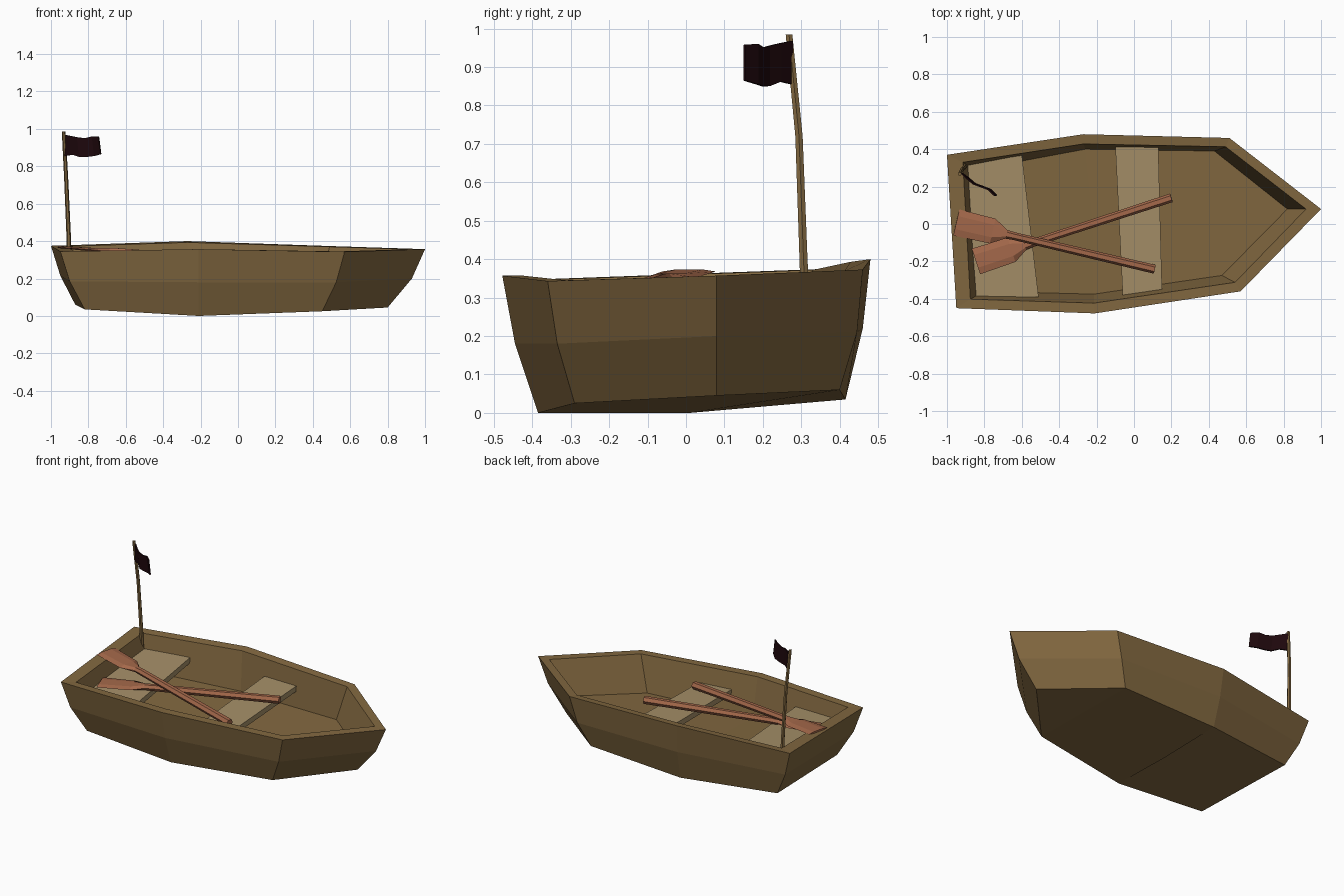
import bpy, bmesh, math
from mathutils import Vector

if "Cube" in bpy.data.objects:
    bpy.data.objects.remove(bpy.data.objects["Cube"], do_unlink=True)


def material(name, rgb):
    m = bpy.data.materials.new(name)
    m.use_nodes = True
    m.diffuse_color = (*rgb, 1)
    m.node_tree.nodes["Principled BSDF"].inputs["Base Color"].default_value = (*rgb, 1)
    return m


HULL = material("brown hull wood", (0.223, 0.138, 0.051))
SEAT = material("pale seat wood", (0.376, 0.275, 0.138))
OAR = material("reddish oar wood", (0.376, 0.141, 0.070))
CLOTH = material("dark flag cloth", (0.013, 0.0024, 0.0037))


def finish(bm, name, mat):
    bmesh.ops.recalc_face_normals(bm, faces=bm.faces)
    me = bpy.data.meshes.new(name)
    bm.to_mesh(me)
    bm.free()
    me.materials.append(mat)
    ob = bpy.data.objects.new(name, me)
    bpy.context.collection.objects.link(ob)
    return ob


def ring(bm, pts):
    return [bm.verts.new(p) for p in pts]


def bridge(bm, a, b):
    n = len(a)
    for i in range(n):
        j = (i + 1) % n
        bm.faces.new((a[i], a[j], b[j], b[i]))


def loft(name, mat, rings):
    """Bridge a row of closed rings and cap both ends."""
    bm = bmesh.new()
    loops = [ring(bm, r) for r in rings]
    for a, b in zip(loops, loops[1:]):
        bridge(bm, a, b)
    bm.faces.new(loops[0])
    bm.faces.new(loops[-1])
    return finish(bm, name, mat)


# Hull: rings of seven corners, from the left stern round the bow to the right stern
bottom = [(-0.87, 0.31, 0.06), (-0.25, 0.415, 0.035), (0.40, 0.40, 0.06), (0.80, 0.08, 0.045),
          (0.45, -0.29, 0.025), (-0.21, -0.385, 0.0), (-0.82, -0.37, 0.035)]
chine = [(-0.95, 0.345, 0.215), (-0.26, 0.46, 0.22), (0.465, 0.445, 0.21), (0.93, 0.08, 0.20),
         (0.525, -0.335, 0.18), (-0.21, -0.445, 0.18), (-0.90, -0.425, 0.185)]
rail = [(-1.0, 0.37, 0.375), (-0.27, 0.48, 0.40), (0.51, 0.46, 0.373), (1.0, 0.08, 0.357),
        (0.57, -0.36, 0.343), (-0.21, -0.478, 0.357), (-0.95, -0.45, 0.345)]
rail_in = [(-0.915, 0.33, 0.372), (-0.27, 0.428, 0.393), (0.49, 0.413, 0.37), (0.92, 0.08, 0.357),
           (0.54, -0.312, 0.345), (-0.215, -0.423, 0.357), (-0.875, -0.402, 0.345)]
floor = [(-0.85, 0.29, 0.16), (-0.26, 0.40, 0.145), (0.43, 0.39, 0.15), (0.82, 0.08, 0.145),
         (0.47, -0.275, 0.125), (-0.215, -0.375, 0.115), (-0.80, -0.36, 0.13)]
bm = bmesh.new()
loops = [ring(bm, r) for r in (bottom, chine, rail, rail_in, floor)]
for a, b in zip(loops, loops[1:]):
    bridge(bm, a, b)
for loop, z in ((loops[0], 0.0), (loops[-1], 0.13)):
    keel = bm.verts.new((-0.22, 0.01, z))
    v = loop
    bm.faces.new((v[0], v[1], keel, v[5], v[6]))
    bm.faces.new((v[1], v[2], v[4], v[5], keel))
    bm.faces.new((v[2], v[3], v[4]))
finish(bm, "hull", HULL)


# Seats: planks spanning the hull
def seat(name, corners, z_left, z_right, thick=0.035):
    top = [(x, y, z_left if y > 0 else z_right) for x, y in corners]
    loft(name, SEAT, [top, [(x, y, z - thick) for x, y, z in top]])


seat("stern_seat", [(-0.895, 0.325), (-0.60, 0.375), (-0.51, -0.39), (-0.86, -0.387)], 0.285, 0.255)
seat("middle_seat", [(-0.10, 0.415), (0.13, 0.41), (0.15, -0.355), (-0.06, -0.385)], 0.28, 0.25)


# Oars: six-sided shaft flattening into a broad blade
def oar(name, tip, end):
    tip, end = Vector(tip), Vector(end)
    axis = (end - tip).normalized()
    side = Vector((0, 0, 1)).cross(axis).normalized()
    up = axis.cross(side)
    length = (end - tip).length
    # distance from the tip, half width, half thickness
    stations = [(0, 0.072, 0.006), (0.20, 0.068, 0.011), (0.275, 0.024, 0.018),
                (0.32, 0.021, 0.021), (length, 0.024, 0.024)]
    rings = []
    for d, w, t in stations:
        rings.append([tip + axis * d + side * w * math.cos(k * math.pi / 3)
                      + up * t * math.sin(k * math.pi / 3) for k in range(6)])
    loft(name, OAR, rings)


oar("upper_oar", (-0.95, 0.008, 0.368), (0.11, -0.242, 0.285))
oar("lower_oar", (-0.845, -0.20, 0.275), (0.20, 0.14, 0.312))

# Flagpole: slightly bent six-sided stick
pole = [(-0.903, 0.311, 0.26, 0.013), (-0.905, 0.305, 0.42, 0.012),
        (-0.918, 0.294, 0.72, 0.011), (-0.932, 0.268, 0.985, 0.010)]
loft("flagpole", HULL, [[(x + r * math.cos(k * math.pi / 3), y + r * math.sin(k * math.pi / 3), z)
                         for k in range(6)] for x, y, z, r in pole])

# Flag: thin waving cloth, x, y, lower z, upper z
wave = [(-0.925, 0.275, 0.855, 0.968), (-0.895, 0.245, 0.862, 0.962), (-0.86, 0.215, 0.850, 0.955),
        (-0.82, 0.200, 0.850, 0.950), (-0.78, 0.185, 0.855, 0.960), (-0.745, 0.152, 0.865, 0.958)]
bm = bmesh.new()
cols = [(bm.verts.new((x + (0.012 if i else 0), y, lo)), bm.verts.new((x, y, hi)))
        for i, (x, y, lo, hi) in enumerate(wave)]
for (a, b), (c, d) in zip(cols, cols[1:]):
    bm.faces.new((a, c, d, b))
flag = finish(bm, "flag", CLOTH)
mod = flag.modifiers.new("thickness", "SOLIDIFY")
mod.thickness = 0.008
mod.offset = 0
